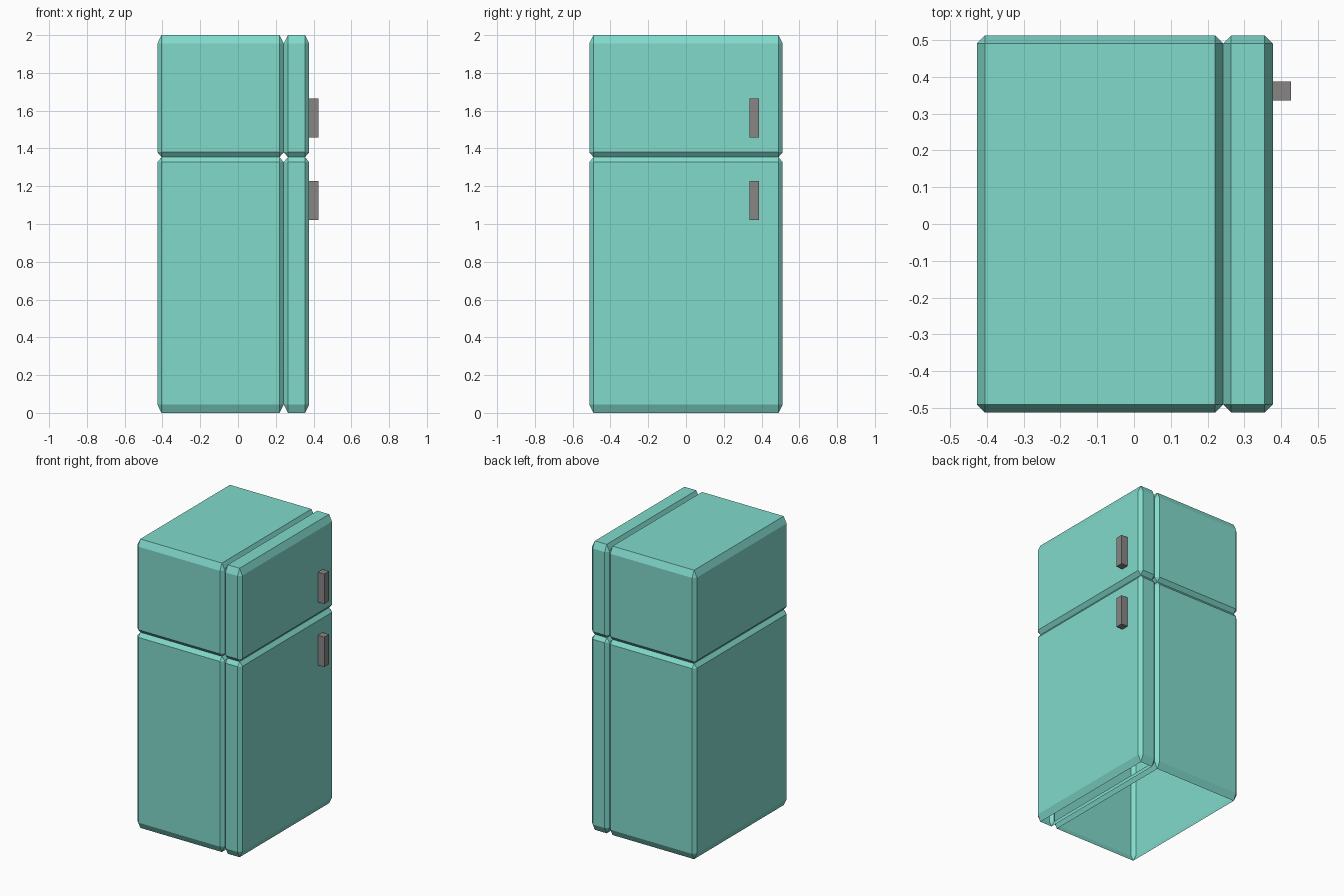
import bpy, bmesh
from mathutils import Vector

if "Cube" in bpy.data.objects:
    bpy.data.objects.remove(bpy.data.objects["Cube"])


def material(name, color):
    m = bpy.data.materials.new(name)
    m.diffuse_color = (*color, 1)
    m.use_nodes = True
    m.node_tree.nodes["Principled BSDF"].inputs["Base Color"].default_value = m.diffuse_color
    return m


teal = material("teal_enamel", (0.22, 0.70, 0.60))
grey = material("handle_grey", (0.25, 0.235, 0.235))


def box_mesh(lo, hi):
    lo, hi = Vector(lo), Vector(hi)
    bm = bmesh.new()
    bmesh.ops.create_cube(bm, size=1)
    for v in bm.verts:
        v.co = (lo + hi) / 2 + v.co * (hi - lo)
    return bm


def finish(bm, name, mat):
    me = bpy.data.meshes.new(name)
    bm.to_mesh(me)
    bm.free()
    me.materials.append(mat)
    ob = bpy.data.objects.new(name, me)
    bpy.context.collection.objects.link(ob)


def shell(name, lo, hi, z_low, z_high, open_sides):
    """Chamfered panel; z_low/z_high are chamfer heights, open_sides are omitted faces."""
    c = 0.022
    bm = box_mesh(lo, hi)
    bmesh.ops.bevel(bm, geom=bm.edges[:], offset=c, segments=1,
                    affect='EDGES', profile=0.5)
    for v in bm.verts:
        if abs(v.co.z - (lo[2] + c)) < 1e-3:
            v.co.z = lo[2] + z_low
        elif abs(v.co.z - (hi[2] - c)) < 1e-3:
            v.co.z = hi[2] - z_high
    bm.normal_update()
    gone = [f for f in bm.faces
            if any(f.normal.dot(Vector(d)) > 0.999 for d in open_sides)]
    bmesh.ops.delete(bm, geom=gone, context='FACES')
    finish(bm, name, teal)


X0, SEAM, X1, Y = -0.427, 0.242, 0.377, 0.512
UP, DOWN, FRONT, BACK = (0, 0, 1), (0, 0, -1), (1, 0, 0), (-1, 0, 0)

# Lower fridge and upper freezer, each a cabinet and a door meeting at V grooves
for name, z0, z1, cl, ch, ends, hz in (
        ("fridge", 0.0, 1.354, 0.045, 0.027, [UP, DOWN], 1.02),
        ("freezer", 1.354, 2.0, 0.026, 0.045, [DOWN], 1.457)):
    shell(name + "_cabinet", (X0, -Y, z0), (SEAM, Y, z1), cl, ch, ends + [FRONT])
    shell(name + "_door", (SEAM, -Y, z0), (X1, Y, z1), cl, ch, ends + [BACK])
    # Door handle
    finish(box_mesh((X1 - 0.002, 0.335, hz), (0.426, 0.387, hz + 0.207)),
           name + "_handle", grey)
